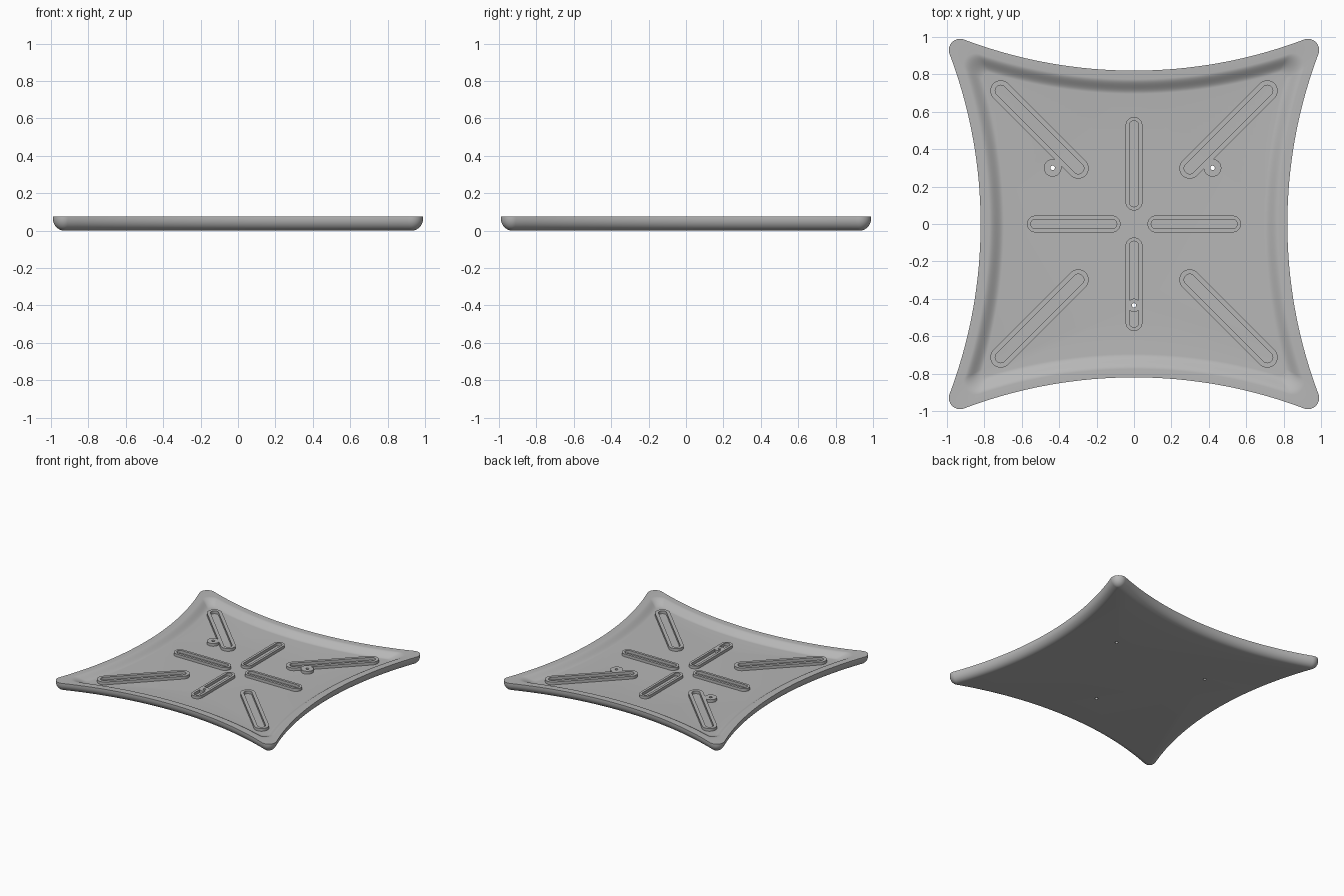
import bpy, bmesh, math
from mathutils import Vector

cube = bpy.data.objects.get("Cube")
if cube:
    bpy.data.objects.remove(cube, do_unlink=True)

# One grey material for the whole tray
grey = bpy.data.materials.new("satin grey")
grey.use_nodes = True
COLOUR = (0.47, 0.47, 0.47, 1)
grey.diffuse_color = COLOUR
grey.node_tree.nodes["Principled BSDF"].inputs["Base Color"].default_value = COLOUR

ARC_R = 2.57             # radius of the concave sides
ARC_C = 0.82 + ARC_R     # distance of their centres from the middle
TOP, FLOOR, RIDGE = 0.075, 0.037, 0.06
HOLES = [(-0.435, 0.30, 0.047), (0.42, 0.30, 0.047), (0, -0.435, 0.036)]
HOLE_R = 0.012


def finish(bm, name):
    bmesh.ops.remove_doubles(bm, verts=bm.verts, dist=1e-5)
    bmesh.ops.recalc_face_normals(bm, faces=bm.faces)
    mesh = bpy.data.meshes.new(name)
    bm.to_mesh(mesh)
    bm.free()
    mesh.materials.append(grey)
    obj = bpy.data.objects.new(name, mesh)
    bpy.context.collection.objects.link(obj)
    return obj


def smooth(obj):
    bpy.ops.object.select_all(action="DESELECT")
    obj.select_set(True)
    bpy.context.view_layer.objects.active = obj
    bpy.ops.object.shade_smooth_by_angle(angle=math.radians(35))


def star_outline(inset, corner_r):
    """Four concave sides joined by rounded corners."""
    reach = ARC_R + inset + corner_r
    c = (ARC_C - math.sqrt(2 * reach ** 2 - ARC_C ** 2)) / 2
    phi = math.atan2(c, ARC_C - c)
    quarter = []
    for i in range(17):
        a = -phi + (math.pi / 2 + 2 * phi) * i / 16
        quarter.append((c + corner_r * math.cos(a), c + corner_r * math.sin(a)))
    for i in range(1, 32):
        a = -math.pi / 2 + phi - 2 * phi * i / 32
        r = ARC_R + inset
        quarter.append((r * math.cos(a), ARC_C + r * math.sin(a)))
    points = []
    for k in range(4):
        for x, y in quarter:
            points.append(((x, y), (-y, x), (-x, -y), (y, -x))[k])
    return points


def bridge(bm, a, b):
    n = len(a)
    for i in range(n):
        j = (i + 1) % n
        bm.faces.new((a[i], a[j], b[j], b[i]))


def loop(bm, points, z):
    return [bm.verts.new((x, y, z)) for x, y in points]


def make_tray():
    sections = []            # inset, corner radius, height
    for i in range(9):       # rounded underside
        a = math.pi / 2 * i / 8
        d = 0.06 * (1 - math.sin(a))
        sections.append((d, max(0.06 - d, 0.003), 0.065 * (1 - math.cos(a))))
    sections.append((0, 0.06, TOP))
    for i in range(13):      # soft wall from the rim into the recess
        t = i / 12
        drop = t * t * (3 - 2 * t)
        sections.append((0.045 + 0.08 * t, 0.065 - 0.035 * t, TOP - (TOP - FLOOR) * drop))
    bm = bmesh.new()
    loops = [loop(bm, star_outline(d, r), z) for d, r, z in sections]
    for a, b in zip(loops, loops[1:]):
        bridge(bm, a, b)
    bm.faces.new(loops[0][::-1])
    bm.faces.new(loops[-1])
    return finish(bm, "tray")


def stadium(a, b, r, n=16):
    a, b = Vector(a), Vector(b)
    d = b - a
    turn = math.atan2(d.y, d.x)
    points = []
    for centre, start in ((b, -math.pi / 2), (a, math.pi / 2)):
        for i in range(n + 1):
            t = turn + start + math.pi * i / n
            points.append((centre.x + r * math.cos(t), centre.y + r * math.sin(t)))
    return points


def raised_ring(name, a, b, outer_r, inner_r):
    bm = bmesh.new()
    low = FLOOR - 0.004
    outer, inner = stadium(a, b, outer_r), stadium(a, b, inner_r)
    rings = [loop(bm, outer, low), loop(bm, outer, RIDGE),
             loop(bm, inner, RIDGE), loop(bm, inner, low)]
    for i in range(4):
        bridge(bm, rings[i], rings[(i + 1) % 4])
    smooth(finish(bm, name))


tray = make_tray()

# Drain holes through the floor
bm = bmesh.new()
for x, y, r in HOLES:
    ends = [loop(bm, stadium((x, y), (x, y), HOLE_R), z) for z in (-0.1, 0.2)]
    bridge(bm, *ends)
    bmesh.ops.remove_doubles(bm, verts=ends[0] + ends[1], dist=1e-5)
bmesh.ops.holes_fill(bm, edges=bm.edges)
cutter = finish(bm, "hole_cutter")
cutter.hide_render = True
cut = tray.modifiers.new("drain holes", "BOOLEAN")
cut.operation = "DIFFERENCE"
cut.solver = "EXACT"
cut.object = cutter
bpy.ops.object.select_all(action="DESELECT")
tray.select_set(True)
bpy.context.view_layer.objects.active = tray
bpy.ops.object.modifier_apply(modifier=cut.name)
bpy.data.objects.remove(cutter, do_unlink=True)
smooth(tray)

# Straight and diagonal slot ridges
for name, dx, dy in (("right", -1, 0), ("left", 1, 0), ("front", 0, -1), ("back", 0, 1)):
    raised_ring(name + "_ridge", (dx * 0.117, dy * 0.117), (dx * 0.527, dy * 0.527), 0.045, 0.025)
for sx, side in ((-1, "right"), (1, "left")):
    for sy, end in ((-1, "front"), (1, "back")):
        raised_ring(f"{end}_{side}_ridge", (sx * 0.298, sy * 0.298),
                    (sx * 0.712, sy * 0.712), 0.056, 0.03)

# Collars around the drain holes
for x, y, r in HOLES:
    raised_ring("hole_collar", (x, y), (x, y), r, HOLE_R)
